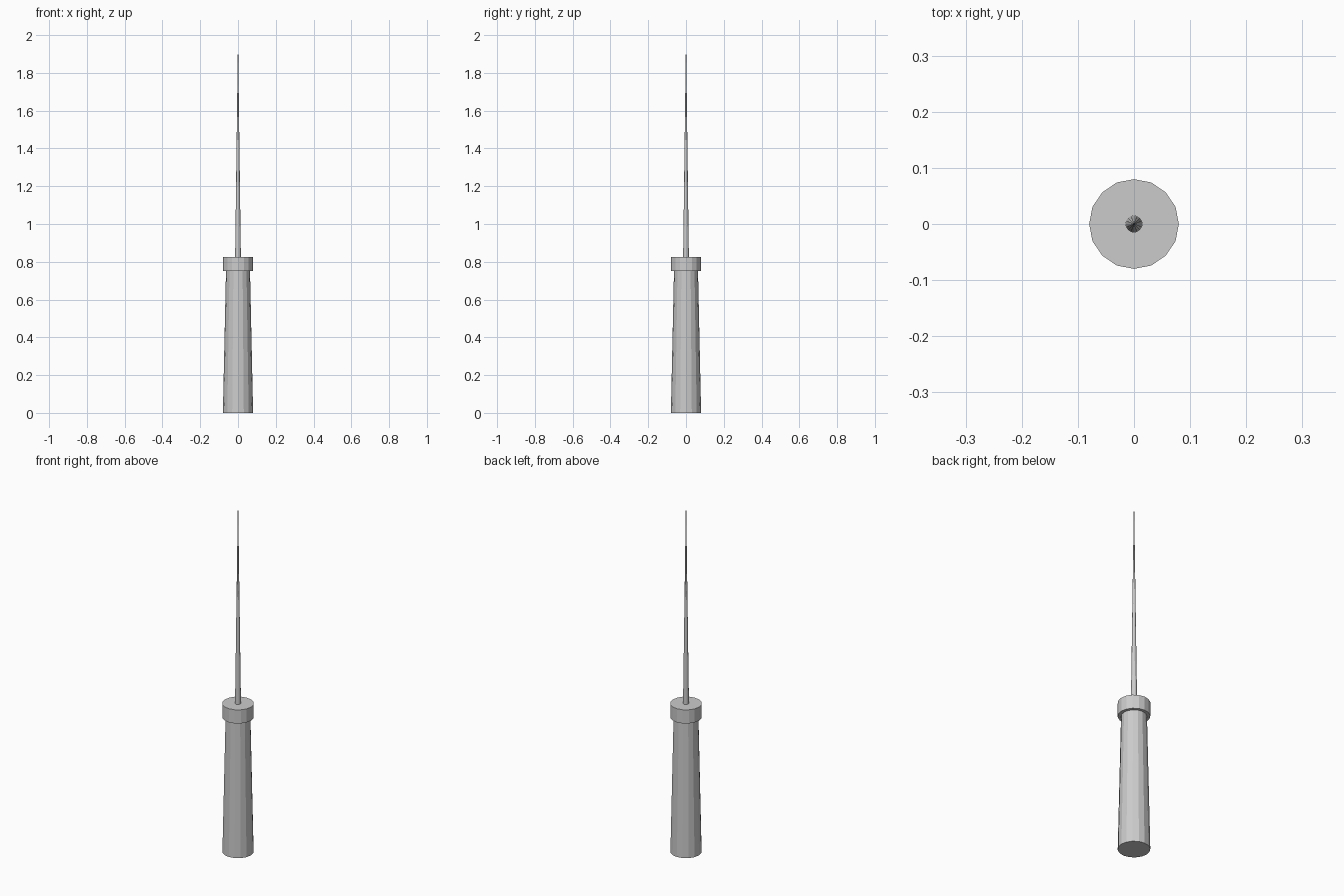
import bpy, bmesh
from math import cos, sin, tau

if "Cube" in bpy.data.objects:
    bpy.data.objects.remove(bpy.data.objects["Cube"])


def lathe(name, profile, sides=16, closed=False):
    """Spin an (r, z) profile around z; r == 0 makes a point, open ends are capped."""
    bm = bmesh.new()
    rings = []
    for r, z in profile:
        if r == 0:
            rings.append([bm.verts.new((0, 0, z))] * sides)
        else:
            rings.append([bm.verts.new((r * cos(tau * i / sides), r * sin(tau * i / sides), z))
                          for i in range(sides)])
    pairs = list(zip(rings, rings[1:])) + ([(rings[-1], rings[0])] if closed else [])
    for a, b in pairs:
        for i in range(sides):
            j = (i + 1) % sides
            bm.faces.new(list(dict.fromkeys((a[i], a[j], b[j], b[i]))))
    if not closed:
        for ring in (rings[0], rings[-1]):
            if ring[0] is not ring[1]:
                bm.faces.new(ring)
    bmesh.ops.recalc_face_normals(bm, faces=bm.faces)
    mesh = bpy.data.meshes.new(name)
    bm.to_mesh(mesh)
    bm.free()
    obj = bpy.data.objects.new(name, mesh)
    bpy.context.collection.objects.link(obj)
    return obj


# Tapered handle, flush with the collar top
lathe("handle", [(0.08, 0), (0.062, 0.826)])

# Collar ring around the handle's upper end
lathe("collar", [(0.062, 0.75), (0.08, 0.75), (0.08, 0.826), (0.062, 0.826)], closed=True)

# Long needle spike, rooted inside the handle
lathe("spike", [(0.0155, 0.80), (0, 2.0)])
